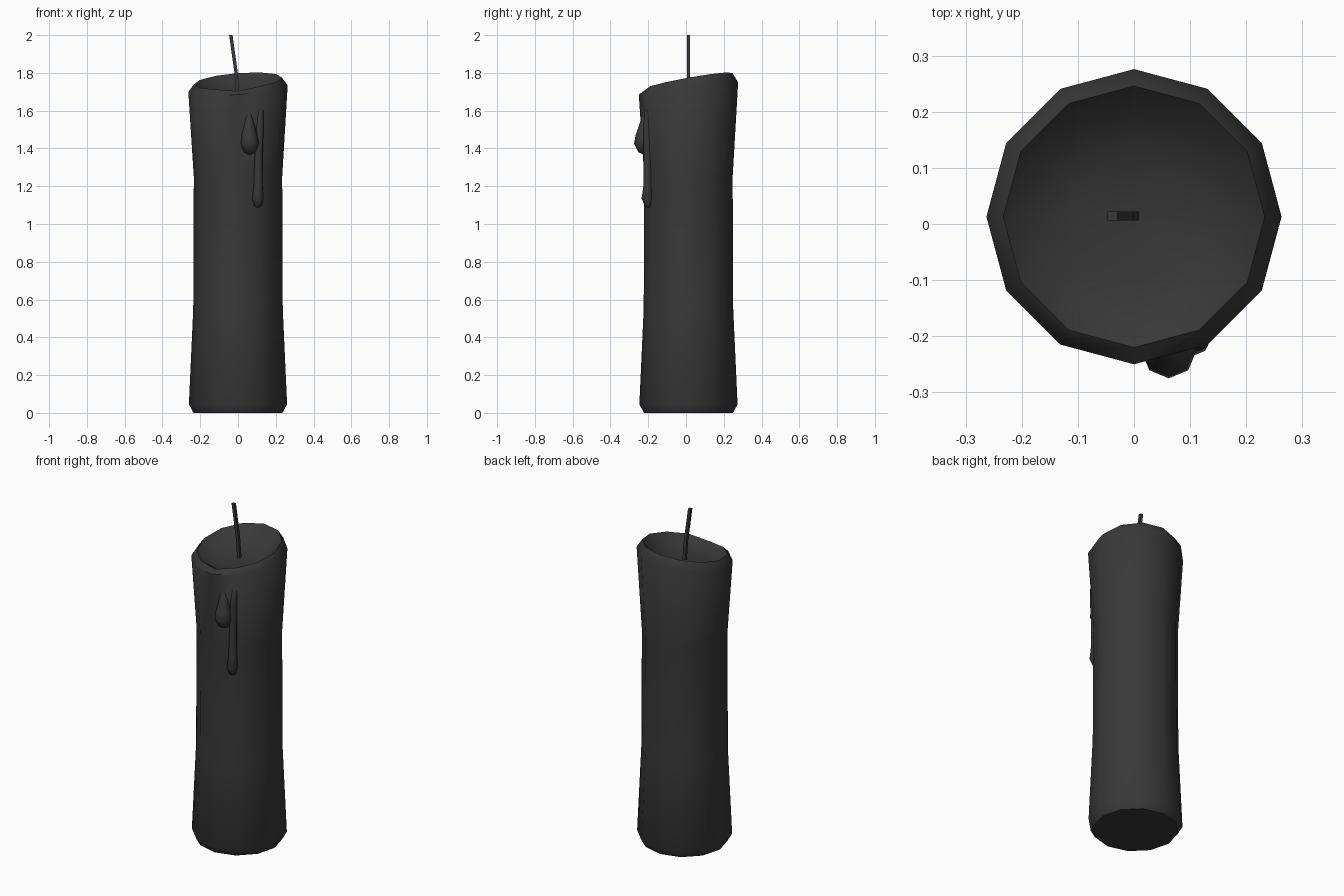
import bpy, bmesh
from math import sin, cos, pi, radians

if "Cube" in bpy.data.objects:
    bpy.data.objects.remove(bpy.data.objects["Cube"])

CY = 0.013  # candle axis sits slightly behind the origin

wax = bpy.data.materials.new("dark_wax")
wax.diffuse_color = (0.04, 0.04, 0.04, 1)
wax.use_nodes = True
wax.node_tree.nodes["Principled BSDF"].inputs["Base Color"].default_value = wax.diffuse_color


def loft(name, rings, smooth=45):
    """Skin a list of vertex rings; single-point rings close as fans."""
    bm = bmesh.new()
    vr = [[bm.verts.new(p) for p in r] for r in rings]
    for a, b in zip(vr, vr[1:]):
        n = max(len(a), len(b))
        for i in range(n):
            j = (i + 1) % n
            if len(a) == 1:
                bm.faces.new((a[0], b[j], b[i]))
            elif len(b) == 1:
                bm.faces.new((a[i], a[j], b[0]))
            else:
                bm.faces.new((a[i], a[j], b[j], b[i]))
    for r in (vr[0], vr[-1]):
        if len(r) > 2:
            bm.faces.new(r)
    bmesh.ops.recalc_face_normals(bm, faces=bm.faces)
    me = bpy.data.meshes.new(name)
    bm.to_mesh(me)
    bm.free()
    ob = bpy.data.objects.new(name, me)
    bpy.context.collection.objects.link(ob)
    me.materials.append(wax)
    bpy.context.view_layer.objects.active = ob
    ob.select_set(True)
    bpy.ops.object.shade_smooth_by_angle(angle=radians(smooth))
    ob.select_set(False)
    return ob


def ring(cx, cy, z, rx, ry, n, tilt_x=0, tilt_y=0, dip=0):
    pts = []
    for i in range(n):
        a = 2 * pi * i / n
        front = dip if sin(a) < -0.99 else 0
        pts.append((cx + rx * cos(a), cy + ry * sin(a),
                    z + tilt_x * cos(a) + tilt_y * sin(a) - front))
    return pts


# Candle body: waisted 12-sided column, slanted rim, melted hollow
# radius, height, slope along x, slope along y, dip at the front
profile = [
    (0.235, 0.00, 0, 0, 0), (0.260, 0.045, 0, 0, 0),
    (0.237, 0.55, 0, 0, 0), (0.234, 1.25, 0, 0, 0),
    (0.263, 1.717, 0.018, 0.032, 0),
    (0.233, 1.757, 0.018, 0.042, 0.012),
    (0.185, 1.715, 0.015, 0.030, 0.005),
    (0.110, 1.690, 0.004, 0.010, 0),
]
body = [ring(0, CY, z, r, r, 12, tx, ty, d) for r, z, tx, ty, d in profile]
loft("candle_body", body + [[(0, CY, 1.684)]])

# Wick: thin leaning square strand
wick = []
for x, z in ((0.0, 1.67), (-0.010, 1.80), (-0.038, 2.0)):
    wick.append([(x + sx * 0.009, CY + 0.001 + sy * 0.008, z)
                 for sx, sy in ((-1, -1), (1, -1), (1, 1), (-1, 1))])
loft("wick", wick, 30)


# Wax drips: vertical strands given as (x, y, z, radius) with pointed ends
def drip(name, path):
    rings = [[p[:3]] if p[3] == 0 else ring(p[0], p[1], p[2], p[3], p[3], 8)
             for p in path]
    loft(name, rings, 60)


drip("short_drip", [
    (0.062, -0.220, 1.365, 0), (0.062, -0.222, 1.38, 0.03),
    (0.062, -0.226, 1.425, 0.049), (0.060, -0.224, 1.47, 0.043),
    (0.058, -0.218, 1.53, 0.028), (0.056, -0.214, 1.59, 0.014),
    (0.056, -0.208, 1.62, 0)])
drip("long_drip", [
    (0.105, -0.200, 1.085, 0), (0.105, -0.200, 1.095, 0.018),
    (0.105, -0.204, 1.135, 0.031), (0.107, -0.202, 1.20, 0.024),
    (0.110, -0.203, 1.38, 0.021), (0.116, -0.206, 1.52, 0.020),
    (0.120, -0.204, 1.60, 0.014), (0.120, -0.195, 1.64, 0)])
